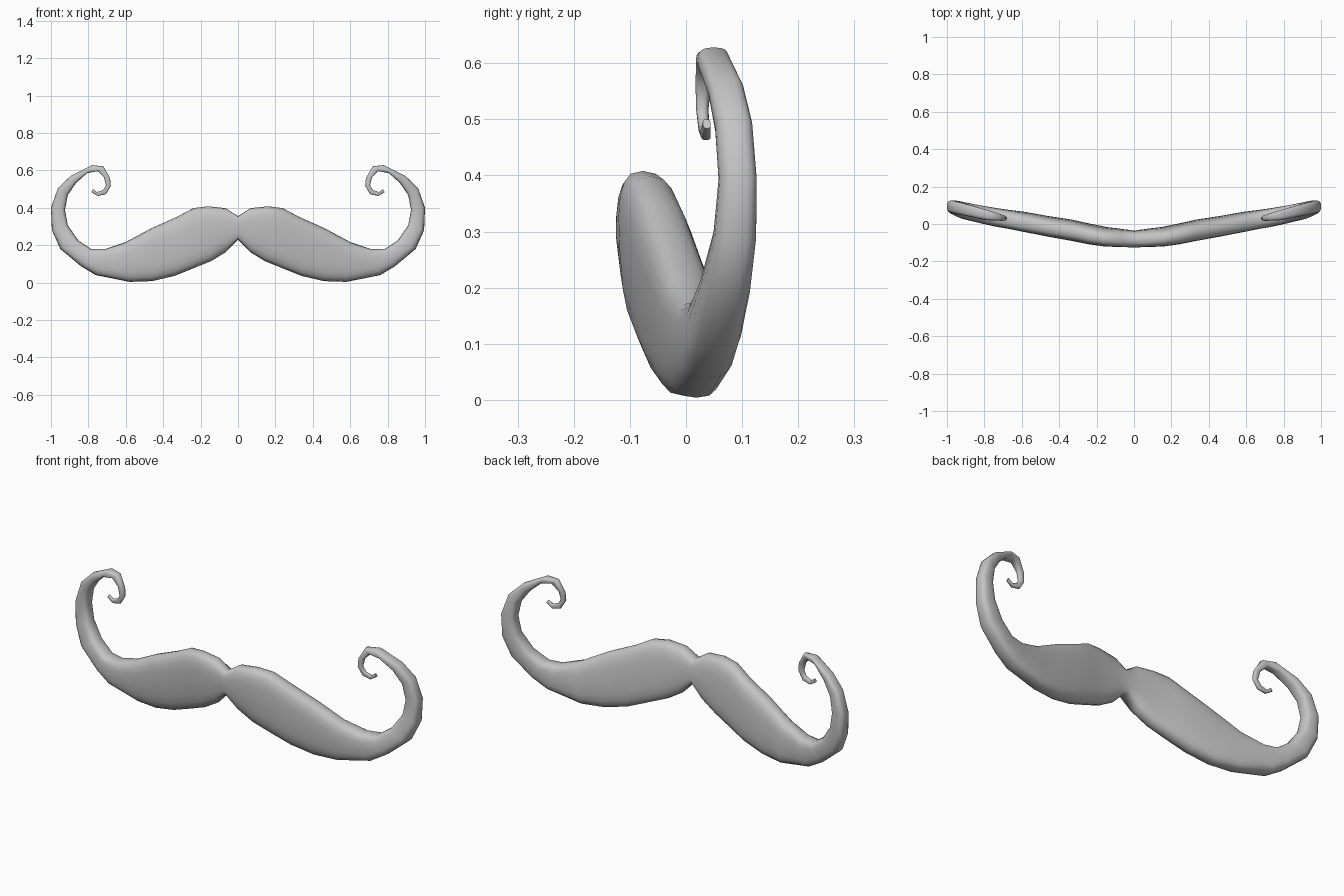
import bpy
import bmesh
import math
from mathutils import Vector

default_cube = bpy.data.objects.get("Cube")
if default_cube:
    bpy.data.objects.remove(default_cube, do_unlink=True)

SIDES = 20       # points around each cross-section
SQUARENESS = 2.9  # superellipse power of the cross-section
LEAN = 0.06      # upper edge leans forward, lower edge leans back

# Stations from the middle to the curled tip:
# inner edge x, z, outer edge x, z, middle depth, half thickness
STATIONS = [
    (0, .355, 0, .23, -.08, .045),
    (.065, .398, .065, .163, -.075, .047),
    (.16, .408, .144, .115, -.068, .05),
    (.24, .398, .23, .08, -.054, .053),
    (.33, .35, .34, .036, -.033, .055),
    (.465, .29, .46, .008, -.012, .053),
    (.6, .217, .58, .004, .012, .052),
    (.71, .18, .76, .04, .035, .05),
    (.785, .18, .84, .088, .05, .048),
    (.855, .227, .95, .18, .07, .044),
    (.91, .307, .995, .28, .087, .038),
    (.925, .388, 1, .4, .092, .034),
    (.91, .468, .963, .505, .085, .033),
    (.866, .532, .893, .572, .071, .031),
    (.807, .585, .78, .628, .048, .027),
    (.75, .596, .72, .622, .038, .02),
    (.717, .564, .684, .56, .031, .014),
    (.706, .52, .68, .516, .029, .011),
    (.722, .495, .706, .473, .032, .01),
    (.754, .484, .75, .463, .035, .009),
    (.775, .5, .784, .484, .037, .007),
]


def make_material(name, color):
    material = bpy.data.materials.new(name)
    material.use_nodes = True
    material.diffuse_color = color
    shader = material.node_tree.nodes["Principled BSDF"]
    shader.inputs["Base Color"].default_value = color
    return material


def rounded(value):
    """Push a sine or cosine outward to make a boxier oval."""
    return math.copysign(abs(value) ** (2 / SQUARENESS), value)


def section_ring(bm, station):
    """Boxy oval spanning the inner and outer edges of one station."""
    inner_x, inner_z, outer_x, outer_z, depth, thickness = station
    inner = Vector((inner_x, depth, inner_z))
    outer = Vector((outer_x, depth, outer_z))
    centre = (inner + outer) / 2
    half = (inner - outer) / 2
    ring = []
    for i in range(SIDES):
        angle = math.tau * i / SIDES
        across = rounded(math.cos(angle))
        point = centre + half * across
        point.y += thickness * rounded(math.sin(angle))
        point.y -= LEAN * half.length * across
        ring.append(bm.verts.new(point))
    return ring


# Left half of the moustache, lofted through all stations
bm = bmesh.new()
rings = [section_ring(bm, station) for station in STATIONS]
for ring, following in zip(rings, rings[1:]):
    for i in range(SIDES):
        j = (i + 1) % SIDES
        bm.faces.new((ring[i], ring[j], following[j], following[i]))
bm.faces.new(rings[-1])  # tip cap
bmesh.ops.recalc_face_normals(bm, faces=bm.faces)
mesh = bpy.data.meshes.new("moustache")
bm.to_mesh(mesh)
bm.free()

moustache = bpy.data.objects.new("moustache", mesh)
bpy.context.collection.objects.link(moustache)
mesh.materials.append(make_material("plain grey", (0.55, 0.55, 0.55, 1)))

# Smooth shading, then the right half by mirroring
bpy.ops.object.select_all(action="DESELECT")
moustache.select_set(True)
bpy.context.view_layer.objects.active = moustache
bpy.ops.object.shade_smooth_by_angle(angle=math.radians(60))
mirror = moustache.modifiers.new("right half", "MIRROR")
mirror.use_clip = True
mirror.merge_threshold = 0.001
